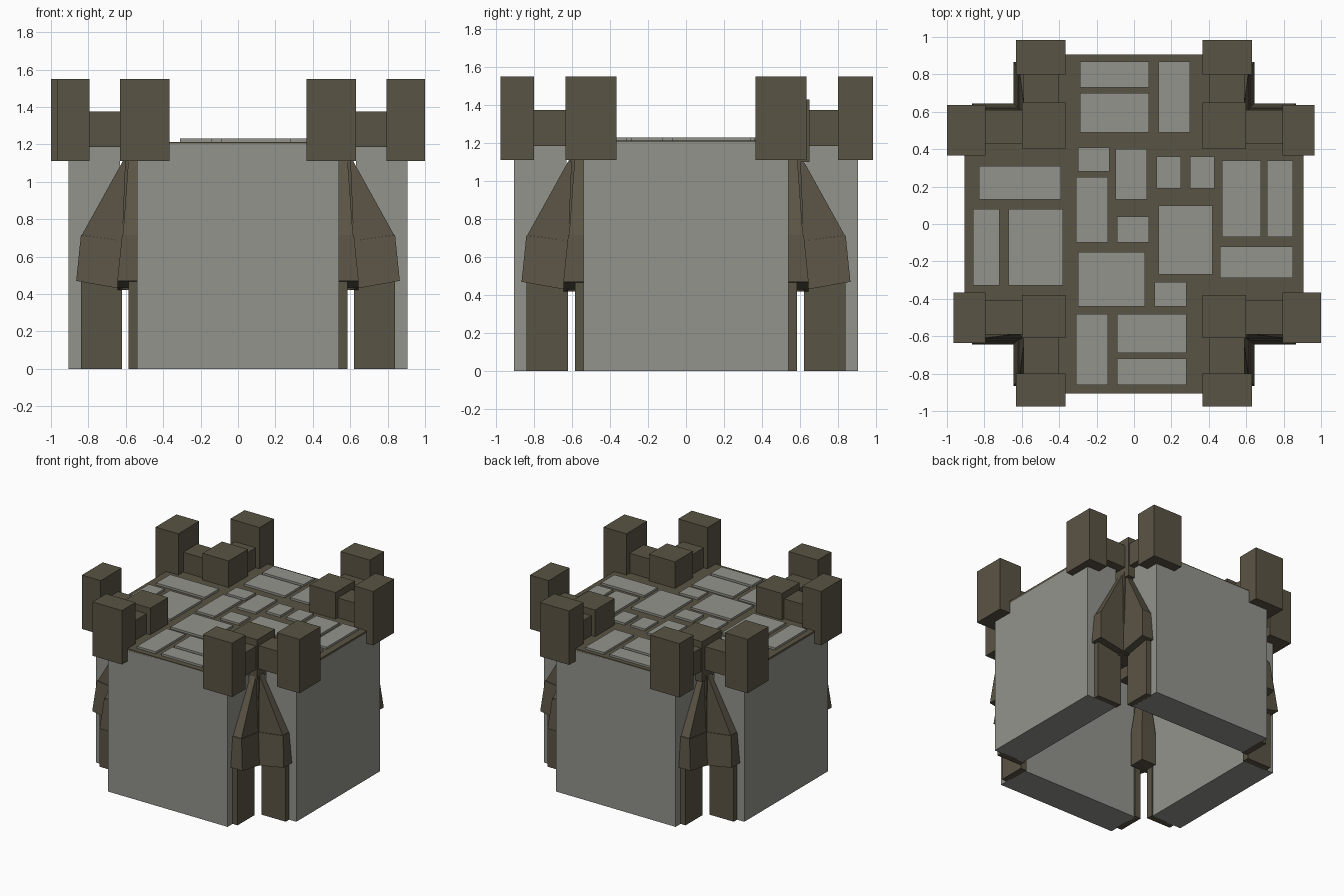
import bpy, bmesh

if "Cube" in bpy.data.objects:
    bpy.data.objects.remove(bpy.data.objects["Cube"])


def material(name, col):
    m = bpy.data.materials.new(name)
    m.diffuse_color = (*col, 1)
    m.use_nodes = True
    m.node_tree.nodes["Principled BSDF"].inputs["Base Color"].default_value = m.diffuse_color
    return m


GREY = material("stone_grey", (0.29, 0.295, 0.265))
BROWN = material("dark_brown", (0.102, 0.088, 0.058))


def finish(name, bm, mat):
    bmesh.ops.recalc_face_normals(bm, faces=bm.faces)
    me = bpy.data.meshes.new(name)
    bm.to_mesh(me)
    bm.free()
    me.materials.append(mat)
    ob = bpy.data.objects.new(name, me)
    bpy.context.collection.objects.link(ob)
    return ob


def loft(bm, a, b):
    """Closed solid between two matching rings of points."""
    va, vb = [bm.verts.new(p) for p in a], [bm.verts.new(p) for p in b]
    n = len(va)
    bm.faces.new(va)
    bm.faces.new(vb[::-1])
    for i in range(n):
        j = (i + 1) % n
        bm.faces.new((va[i], va[j], vb[j], vb[i]))


def rect(x0, x1, y0, y1, z):
    return [(x0, y0, z), (x1, y0, z), (x1, y1, z), (x0, y1, z)]


def box(name, x, y, z, mat):
    bm = bmesh.new()
    loft(bm, rect(*x, *y, z[0]), rect(*x, *y, z[1]))
    return finish(name, bm, mat)


# Four thick walls around an open, hollow inside
W, IN, OUT, TOP = 0.54, 0.63, 0.905, 1.205
box("front_wall", (-W, W), (-OUT, -IN), (0, TOP), GREY)
box("back_wall", (-W, W), (IN, OUT), (0, TOP), GREY)
box("left_wall", (-OUT, -IN), (-W, W), (0, TOP), GREY)
box("right_wall", (IN, OUT), (-W, W), (0, TOP), GREY)

# Cross-shaped roof
a, o = 0.57, OUT
cross = [(-a, -o), (a, -o), (a, -a), (o, -a), (o, a), (a, a),
         (a, o), (-a, o), (-a, a), (-o, a), (-o, -a), (-a, -a)]
bm = bmesh.new()
loft(bm, [(x, y, 1.195) for x, y in cross], [(x, y, 1.213) for x, y in cross])
finish("roof", bm, BROWN)

# Paving stones: x0, x1, y0, y1
stones = [
    (-.29, .08, .73, .87), (-.29, .08, .49, .70), (.13, .30, .49, .87),
    (-.30, -.13, .28, .41), (-.10, .07, .13, .40), (.12, .25, .19, .36),
    (.30, .43, .19, .36), (.47, .68, -.07, .34), (.71, .85, -.07, .34),
    (-.83, -.39, .13, .31), (-.86, -.72, -.33, .08), (-.67, -.38, -.33, .08),
    (-.31, -.14, -.10, .25), (-.09, .08, -.10, .04), (.13, .42, -.27, .10),
    (.46, .85, -.29, -.12), (-.30, .06, -.44, -.15), (.11, .28, -.44, -.31),
    (-.31, -.14, -.86, -.48), (-.09, .28, -.69, -.48), (-.09, .28, -.86, -.72)]
bm = bmesh.new()
for s in stones:
    loft(bm, rect(*s, 1.205), rect(*s, 1.23))
finish("paving_stones", bm, GREY)

# Corner buttresses: one wing on the end of each wall, plus a filling core
wing = [  # profile (along wall thickness, z) with its outward reach
    [(.62, 0, .585), (.84, 0, .585), (.84, .50, .585), (.62, .50, .585)],
    [(.585, .42, .645), (.865, .47, .645), (.84, .715, .62), (.585, .68, .62)],
    [(.585, .68, .615), (.835, .715, .615), (.605, 1.13, .585), (.585, 1.13, .585)]]
for sx in (-1, 1):
    for sy in (-1, 1):
        tag = ("left" if sx < 0 else "right") + ("_front" if sy < 0 else "_back")
        bm = bmesh.new()
        for swap in (False, True):
            def put(u, v, z):
                return (v * sx, u * sy, z) if swap else (u * sx, v * sy, z)
            for prof in wing:
                loft(bm, [put(u, .53, z) for u, z, r in prof],
                     [put(u, r, z) for u, z, r in prof])
        # inner core, flared low and tapering up to the roof
        rings = [(.49, .62, .42), (.49, .62, .70), (.56, .60, 1.19)]
        for r0, r1 in zip(rings, rings[1:]):
            loft(bm, *[[(x * sx, y * sy, z) for x, y, z in rect(p, q, p, q, z)]
                       for p, q, z in (r0, r1)])
        finish("corner_buttress_" + tag, bm, BROWN)

        # Battlements of this corner
        def cbox(name, x, y, z):
            box(name + "_" + tag, sorted(v * sx for v in x),
                sorted(v * sy for v in y), z, BROWN)
        xo = 1.0 if sx * sy < 0 else 0.965
        yo = 0.975 if sy < 0 else 0.985
        dy = 0 if sy < 0 else 0.02
        cbox("end_merlon", (.365, .63), (.80, yo), (1.11, 1.55))
        cbox("side_merlon", (.795, xo), (.365, .635), (1.11, 1.55))
        cbox("inner_merlon", (.365, .60), (.38 + dy, .61 + 2 * dy), (1.10, 1.43))
        cbox("end_parapet", (.40, .59), (.58, .82), (1.185, 1.375))
        cbox("side_parapet", (.58, .82), (.41 + dy, .59 + dy), (1.185, 1.375))
